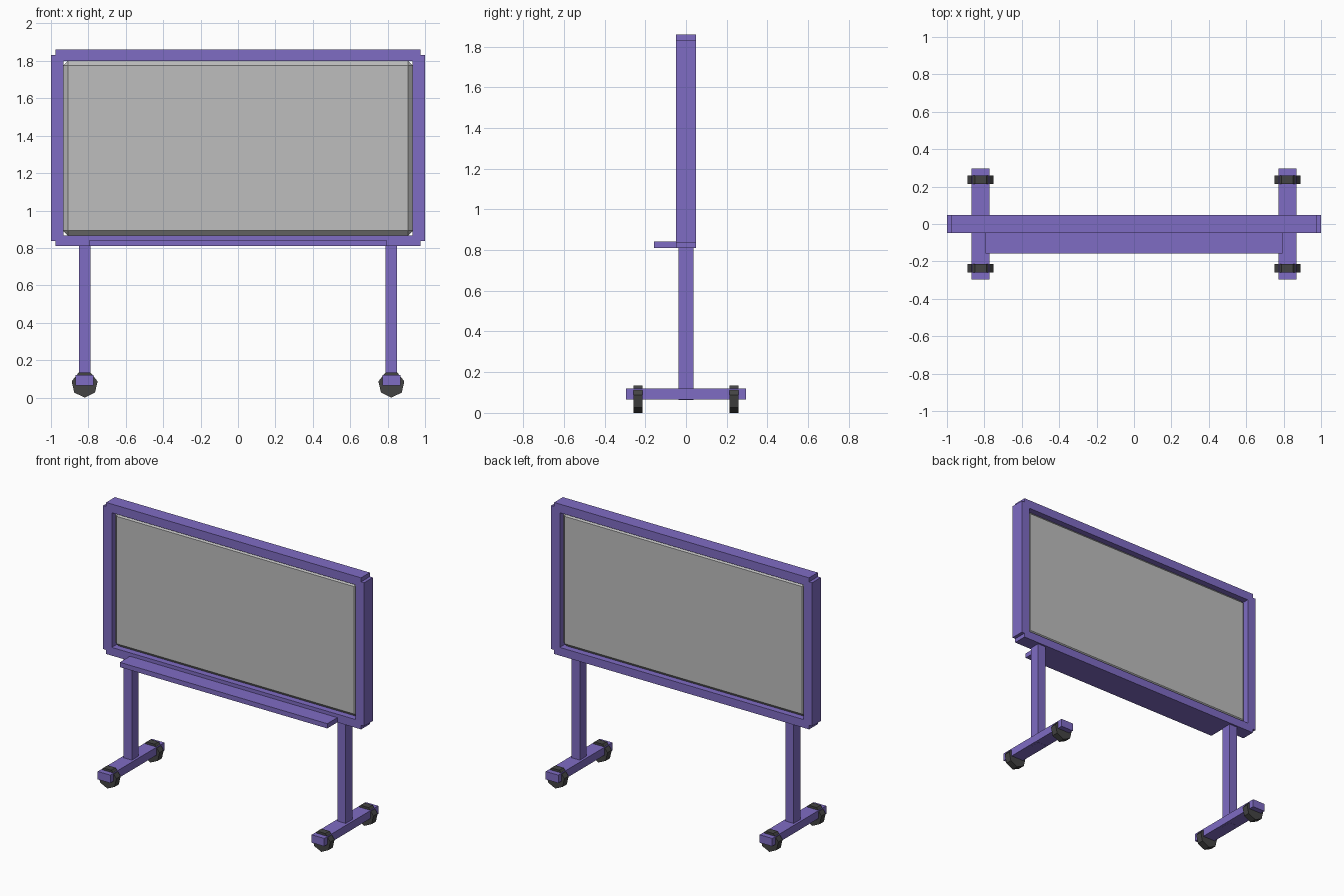
import bpy, math

if "Cube" in bpy.data.objects:
    bpy.data.objects.remove(bpy.data.objects["Cube"])


def material(name, rgb):
    m = bpy.data.materials.new(name)
    lin = [((c / 255 + 0.055) / 1.055) ** 2.4 for c in rgb]
    m.diffuse_color = (*lin, 1)
    m.use_nodes = True
    m.node_tree.nodes["Principled BSDF"].inputs["Base Color"].default_value = m.diffuse_color
    return m


PURPLE = material("purple_paint", (127, 108, 196))
GREY = material("board_grey", (190, 190, 190))
BLACK = material("wheel_black", (68, 68, 68))


def box(name, x0, x1, y0, y1, z0, z1, mat):
    bpy.ops.mesh.primitive_cube_add(
        size=1, location=((x0 + x1) / 2, (y0 + y1) / 2, (z0 + z1) / 2))
    o = bpy.context.object
    o.name = name
    o.scale = (x1 - x0, y1 - y0, z1 - z0)
    bpy.ops.object.transform_apply(location=False, rotation=False, scale=True)
    o.data.materials.append(mat)
    return o


# frame rails
D = 0.048
box("frame_top", -0.977, 0.977, -D, D, 1.80, 1.86, PURPLE)
box("frame_bottom", -0.977, 0.977, -D, D, 0.81, 0.867, PURPLE)

# writing board with chamfered edges
board = box("board", -0.935, 0.935, -0.03, 0.03, 0.867, 1.80, GREY)
bev = board.modifiers.new("chamfer", 'BEVEL')
bev.width = 0.025
bev.segments = 1

# pen tray on the front
box("pen_tray", -0.795, 0.795, -0.158, -0.04, 0.81, 0.843, PURPLE)

R = 0.071  # wheel radius, seven-sided with one corner down
for s, side in ((-1, "left"), (1, "right")):
    # frame stile, leg and foot
    c = s * 0.967
    box("frame_" + side, c - 0.033, c + 0.033, -D, D, 0.838, 1.832, PURPLE)
    c = s * 0.82
    box("leg_" + side, c - 0.031, c + 0.031, -0.036, 0.036, 0.064, 0.83, PURPLE)
    box("foot_" + side, c - 0.048, c + 0.048, -0.296, 0.296, 0.065, 0.12, PURPLE)
    # wheels
    for t, end in ((-1, "front"), (1, "back")):
        bpy.ops.mesh.primitive_cylinder_add(
            vertices=7, radius=R, depth=0.046,
            location=(c, t * 0.236, R), rotation=(math.pi / 2, 0, 0))
        w = bpy.context.object
        w.name = f"wheel_{side}_{end}"
        bpy.ops.object.transform_apply(location=False, rotation=True, scale=False)
        # make sure the single corner points at the floor
        if max(v.co.z for v in w.data.vertices) > R * 0.95:
            w.rotation_euler = (0, math.pi, 0)
        w.data.materials.append(BLACK)
